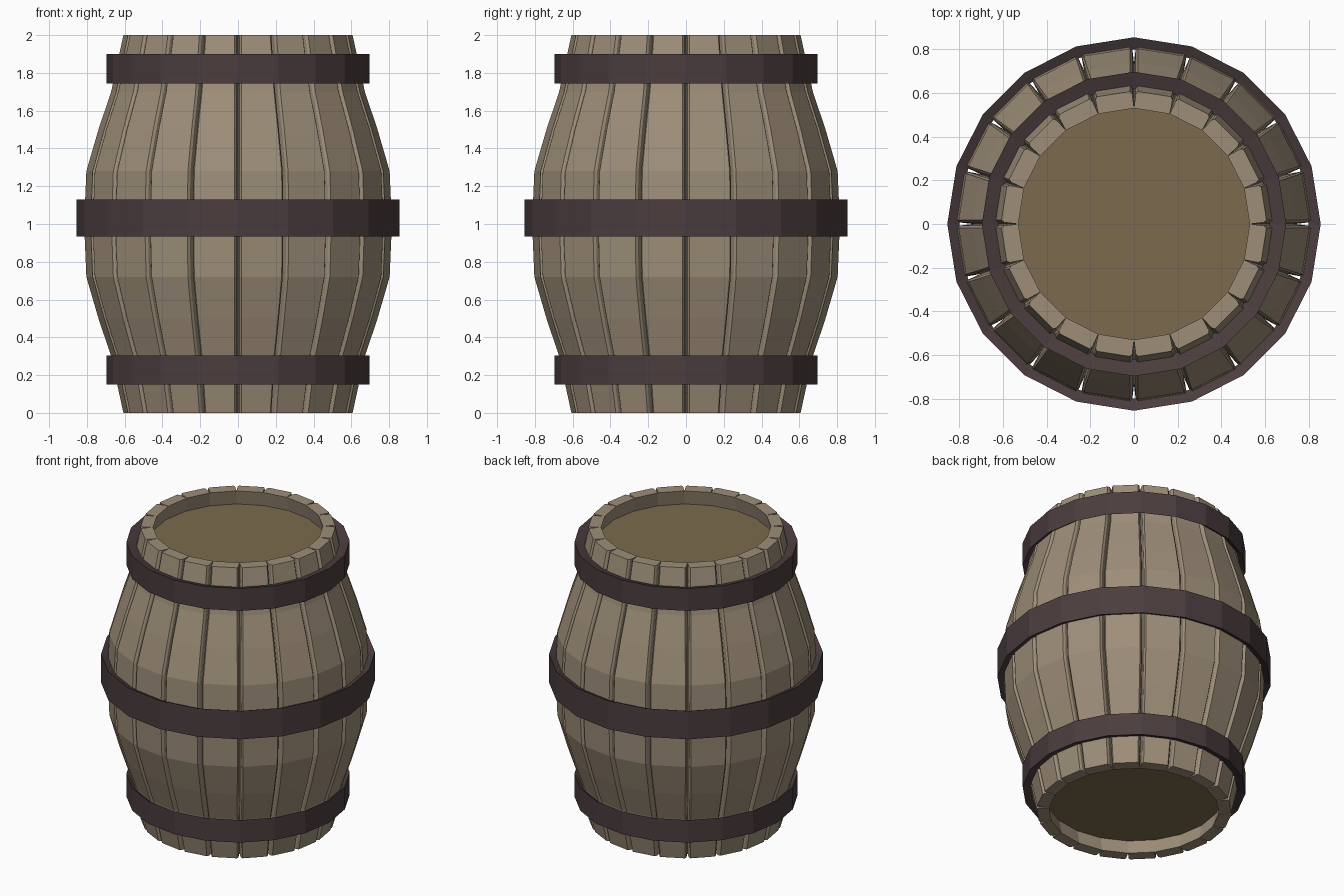
import bpy
from math import sin, cos, pi, radians

if "Cube" in bpy.data.objects:
    bpy.data.objects.remove(bpy.data.objects["Cube"])

N = 20                     # staves / sides
STEP = 2 * pi / N


def material(name, rgb):
    m = bpy.data.materials.new(name)
    m.diffuse_color = (*rgb, 1)
    m.use_nodes = True
    m.node_tree.nodes["Principled BSDF"].inputs["Base Color"].default_value = m.diffuse_color
    return m


def make(name, verts, faces, mat):
    me = bpy.data.meshes.new(name)
    me.from_pydata(verts, [], faces)
    me.materials.append(mat)
    ob = bpy.data.objects.new(name, me)
    bpy.context.collection.objects.link(ob)
    return ob


wood = material("stave_wood", (0.34, 0.27, 0.19))
iron = material("dark_iron", (0.07, 0.046, 0.048))
lid_wood = material("lid_wood", (0.20, 0.145, 0.075))

# Bulging side profile (radius, height), mirrored about z = 1
half = [(0.607, 0), (0.672, 0.3), (0.739, 0.5), (0.803, 0.72), (0.815, 1)]
profile = half + [(r, 2 - z) for r, z in reversed(half[:-1])]
THICK = 0.077


# Staves: wedge-sided boards with chamfered outer edges
def stave(index):
    mid = (index + 0.5) * STEP
    verts, faces = [], []
    for r, z in profile:
        ri, rs = r - THICK, r - 0.013
        h = STEP / 2
        section = [(ri, -h), (rs, -h + 0.008 / r), (r, -h + 0.018 / r),
                   (r, h - 0.018 / r), (rs, h - 0.008 / r), (ri, h)]
        verts += [(q * cos(mid + a), q * sin(mid + a), z) for q, a in section]
    for j in range(len(profile) - 1):
        for i in range(6):
            a, b = j * 6 + i, j * 6 + (i + 1) % 6
            faces.append((a, b, b + 6, a + 6))
    last = (len(profile) - 1) * 6
    faces.append(tuple(reversed(range(6))))
    faces.append(tuple(range(last, last + 6)))
    make(f"stave_{index + 1}", verts, faces, wood)


for k in range(N):
    stave(k)


# Hoops: closed rings whose top and bottom slope in towards the staves
def hoop(name, radius, z0, z1, r_bottom, r_top):
    section = [(radius, z0), (radius, z1), (r_top, z1 - 0.025), (r_bottom, z0 + 0.025)]
    verts, faces = [], []
    for k in range(N):
        a = k * STEP
        verts += [(r * cos(a), r * sin(a), z) for r, z in section]
    for k in range(N):
        n = (k + 1) % N
        for i in range(4):
            j = (i + 1) % 4
            faces.append((k * 4 + i, n * 4 + i, n * 4 + j, k * 4 + j))
    make(name, verts, faces, iron)


hoop("bottom_hoop", 0.697, 0.15, 0.305, 0.63, 0.66)
hoop("middle_hoop", 0.855, 0.935, 1.13, 0.80, 0.80)
hoop("top_hoop", 0.697, 1.745, 1.90, 0.66, 0.62)


# Recessed round heads at both ends
for name, z in (("bottom_head", 0.12), ("top_head", 1.88)):
    bpy.ops.mesh.primitive_cylinder_add(vertices=N, radius=0.565, depth=0.04,
                                        location=(0, 0, z), rotation=(0, 0, radians(90)))
    ob = bpy.context.object
    ob.name = name
    ob.data.materials.append(lid_wood)
